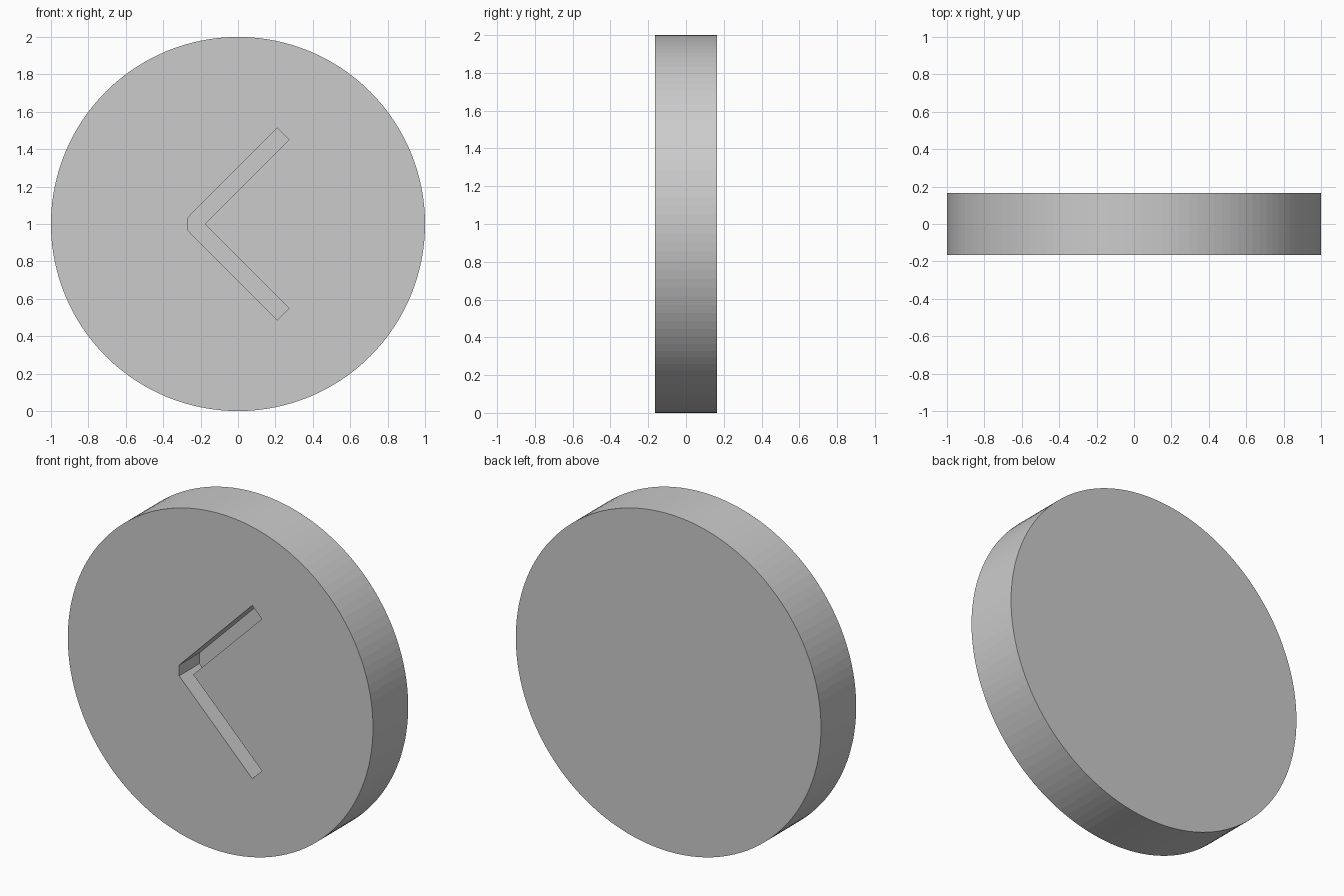
import bpy, bmesh, math

if "Cube" in bpy.data.objects:
    bpy.data.objects.remove(bpy.data.objects["Cube"])

R, HALF, FLOOR = 1.0, 0.165, 0.025   # disc radius, half thickness, recess floor y
SIDES = 128


def prism(name, outline, y0, y1):
    """Extrude an x/z outline along y."""
    bm = bmesh.new()
    face = bm.faces.new([bm.verts.new((x, y0, z)) for x, z in outline])
    ext = bmesh.ops.extrude_face_region(bm, geom=[face])
    for v in ext["geom"]:
        if isinstance(v, bmesh.types.BMVert):
            v.co.y = y1
    bmesh.ops.recalc_face_normals(bm, faces=bm.faces)
    mesh = bpy.data.meshes.new(name)
    bm.to_mesh(mesh)
    bm.free()
    ob = bpy.data.objects.new(name, mesh)
    bpy.context.collection.objects.link(ob)
    return ob


# Round button body
circle = [(R * math.cos(2 * math.pi * i / SIDES), 1 + R * math.sin(2 * math.pi * i / SIDES))
          for i in range(SIDES)]
disc = prism("round_button", circle, -HALF, HALF)

# Arrow-shaped recess: upper half mirrored to the lower half, inner corner last
upper = [(-0.27, 0.032), (0.209, 0.513), (0.272, 0.45)]
arrow = ([(x, 1 + z) for x, z in upper] + [(-0.178, 1.0)]
         + [(x, 1 - z) for x, z in reversed(upper)])
cutter = prism("arrow_cutter", arrow, -HALF - 0.1, FLOOR)

mod = disc.modifiers.new("arrow_recess", "BOOLEAN")
mod.operation = "DIFFERENCE"
mod.solver = "EXACT"
mod.object = cutter
bpy.context.view_layer.objects.active = disc
disc.select_set(True)
bpy.ops.object.modifier_apply(modifier=mod.name)
bpy.data.objects.remove(cutter, do_unlink=True)
